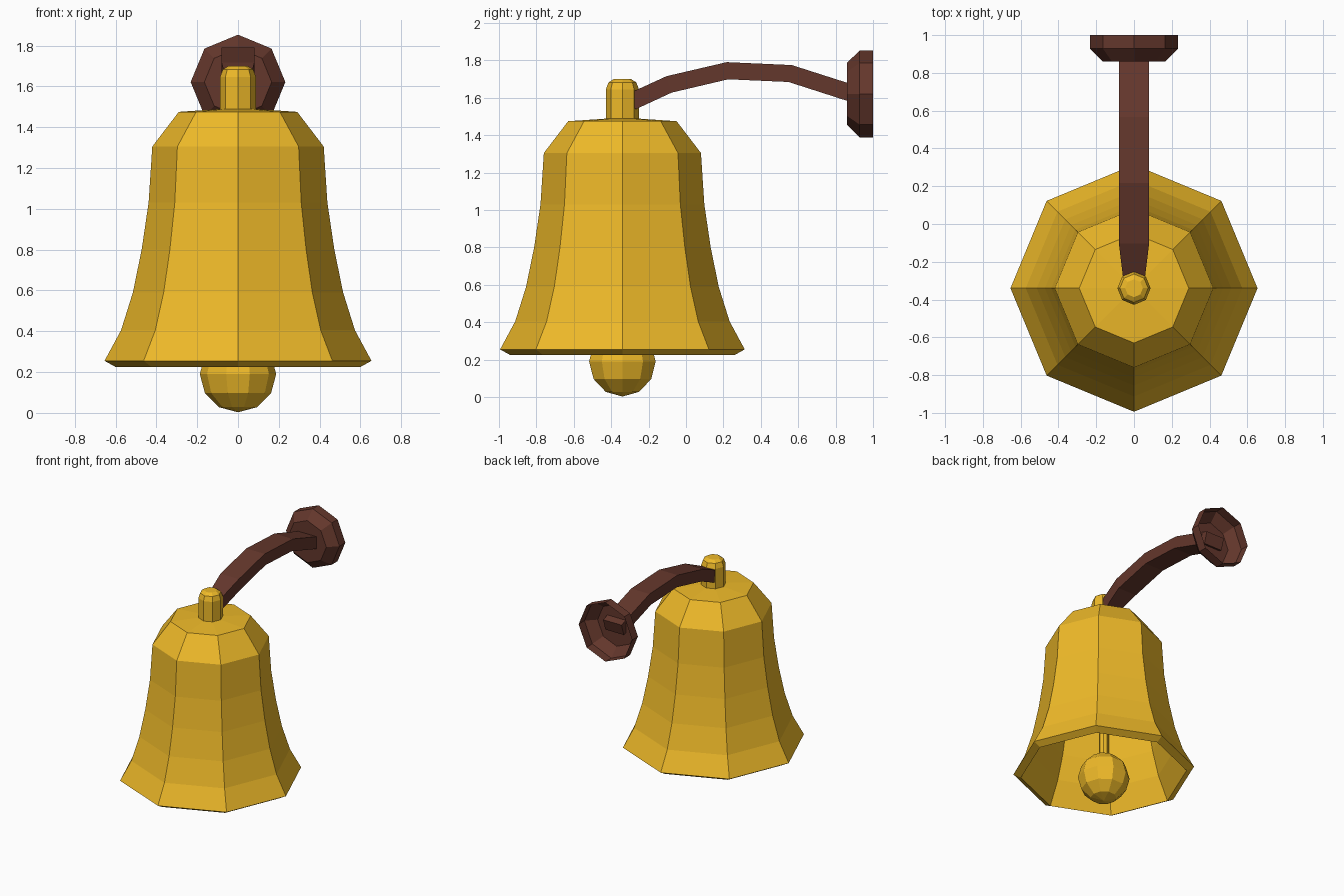
import bpy, bmesh
from math import sin, cos, pi
from mathutils import Vector

if "Cube" in bpy.data.objects:
    bpy.data.objects.remove(bpy.data.objects["Cube"])


def material(name, color):
    m = bpy.data.materials.new(name)
    m.diffuse_color = (*color, 1)
    m.use_nodes = True
    m.node_tree.nodes["Principled BSDF"].inputs["Base Color"].default_value = m.diffuse_color
    return m


GOLD = material("gold", (0.86, 0.49, 0.022))
BROWN = material("brown_iron", (0.127, 0.038, 0.025))
BELL_Y = -0.34


def add_object(name, verts, faces, mat, loc=(0, 0, 0), rot=(0, 0, 0)):
    mesh = bpy.data.meshes.new(name)
    mesh.from_pydata(verts, [], faces)
    bm = bmesh.new()
    bm.from_mesh(mesh)
    bmesh.ops.remove_doubles(bm, verts=bm.verts, dist=1e-5)
    bmesh.ops.recalc_face_normals(bm, faces=bm.faces)
    bm.to_mesh(mesh)
    bm.free()
    mesh.materials.append(mat)
    ob = bpy.data.objects.new(name, mesh)
    ob.location, ob.rotation_euler = loc, rot
    bpy.context.collection.objects.link(ob)
    return ob


def skin(rings):
    """Quads joining consecutive rings of equal size."""
    n = len(rings[0])
    verts = [v for r in rings for v in r]
    faces = [(i * n + j, i * n + (j + 1) % n, (i + 1) * n + (j + 1) % n, (i + 1) * n + j)
             for i in range(len(rings) - 1) for j in range(n)]
    return verts, faces


def lathe(name, profile, sides, mat, **kw):
    rings = [[(r * cos(2 * pi * k / sides), r * sin(2 * pi * k / sides), z)
              for k in range(sides)] for r, z in profile]
    return add_object(name, *skin(rings), mat, **kw)


axis = (0, BELL_Y, 0)

# Bell shell: outer wall, lip, inner wall
lathe("bell_body", [
    (0, 1.495), (0.29, 1.475), (0.42, 1.305), (0.438, 1.03), (0.472, 0.80),
    (0.515, 0.59), (0.573, 0.405), (0.654, 0.255), (0.60, 0.225),
    (0.515, 0.405), (0.46, 0.59), (0.418, 0.80), (0.385, 1.03), (0.365, 1.28),
    (0.25, 1.42), (0, 1.43)], 8, GOLD, loc=axis)

# Crown knob
lathe("crown_knob", [(0, 1.47), (0.088, 1.47), (0.088, 1.645), (0.075, 1.682),
                     (0.047, 1.70), (0, 1.70)], 8, GOLD, loc=axis)

# Clapper: rod and ball
lathe("clapper_rod", [(0, 0.30), (0.035, 0.30), (0.035, 1.45), (0, 1.45)],
      8, GOLD, loc=axis)
ball = [(0.187 * sin(pi * i / 6), 0.19 - 0.187 * cos(pi * i / 6)) for i in range(7)]
lathe("clapper_ball", ball, 10, GOLD, loc=axis)

# Bracket arm: rectangular section along a curved path (y, z, half width)
path = [(-0.29, 1.58, 0.055), (-0.09, 1.672, 0.08), (0.222, 1.745, 0.08),
        (0.557, 1.73, 0.08), (0.90, 1.62, 0.08)]
pts = [Vector((0, y, z)) for y, z, w in path]
rings = []
for i, (p, (_, _, w)) in enumerate(zip(pts, path)):
    t = (pts[min(i + 1, len(pts) - 1)] - pts[max(i - 1, 0)]).normalized()
    up = Vector((0, -t.z, t.y)) * 0.046
    side = Vector((w, 0, 0))
    rings.append([p - side - up, p + side - up, p + side + up, p - side + up])
verts, faces = skin(rings)
last = len(verts)
faces += [(0, 1, 2, 3), (last - 4, last - 3, last - 2, last - 1)]
add_object("bracket_arm", verts, faces, BROWN)

# Wall plate: chamfered octagonal cup, open at the back
lathe("wall_plate", [(0, 0.86), (0.165, 0.86), (0.232, 0.928), (0.232, 1.0)],
      8, BROWN, loc=(0, 0, 1.621), rot=(-pi / 2, 0, 0))
